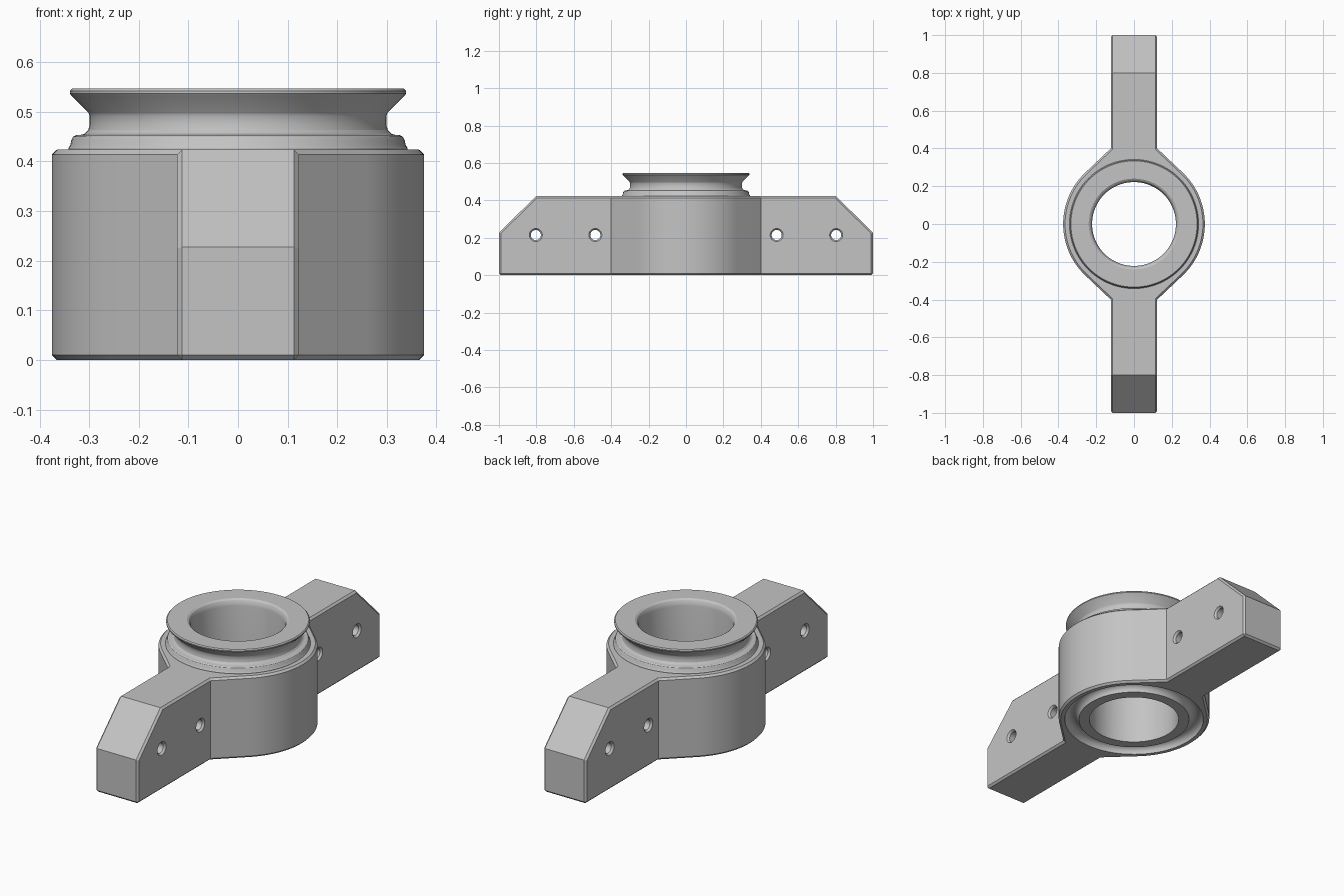
import bpy, bmesh
from math import pi, cos, sin, acos, atan2, hypot, radians
from mathutils import Matrix, Vector

cube = bpy.data.objects.get("Cube")
if cube:
    bpy.data.objects.remove(cube)

SEGMENTS = 96
BODY_R, BODY_H = 0.375, 0.424
ARM_HALF, ARM_ROOT, ARM_END = 0.123, 0.4, 1.0
CHAMFER = 0.01

grey = bpy.data.materials.new("satin grey")
grey.use_nodes = True
colour = (0.55, 0.55, 0.55, 1)
grey.diffuse_color = colour
grey.node_tree.nodes["Principled BSDF"].inputs["Base Color"].default_value = colour


def make_object(name, bm):
    bmesh.ops.recalc_face_normals(bm, faces=bm.faces)
    mesh = bpy.data.meshes.new(name)
    bm.to_mesh(mesh)
    bm.free()
    mesh.materials.append(grey)
    obj = bpy.data.objects.new(name, mesh)
    bpy.context.collection.objects.link(obj)
    return obj


def revolve(name, profile, matrix=Matrix(), steps=SEGMENTS, closed=False):
    """Spin (radius, height) points into a solid about the z axis."""
    bm = bmesh.new()
    verts = [bm.verts.new((r, 0, z)) for r, z in profile]
    edges = [bm.edges.new(pair) for pair in zip(verts, verts[1:])]
    if closed:
        edges.append(bm.edges.new((verts[-1], verts[0])))
    bmesh.ops.spin(bm, geom=verts + edges, cent=(0, 0, 0), axis=(0, 0, 1),
                   angle=2 * pi, steps=steps)
    bmesh.ops.remove_doubles(bm, verts=bm.verts, dist=1e-5)
    bm.transform(matrix)
    return make_object(name, bm)


def combine(target, tool, operation):
    mod = target.modifiers.new(operation.title(), "BOOLEAN")
    mod.operation, mod.solver, mod.object = operation, "EXACT", tool
    bpy.context.view_layer.objects.active = target
    bpy.ops.object.modifier_apply(modifier=mod.name)
    bpy.data.objects.remove(tool)


# Body outline: round hub running tangentially into two straight arms
tangent = atan2(ARM_ROOT, ARM_HALF) - acos(BODY_R / hypot(ARM_HALF, ARM_ROOT))
ARC = 32
right_side = [(ARM_HALF, -ARM_END), (ARM_HALF, -ARM_ROOT)]
for i in range(ARC + 1):
    a = tangent * (2 * i / ARC - 1)
    right_side.append((BODY_R * cos(a), BODY_R * sin(a)))
right_side += [(ARM_HALF, ARM_ROOT), (ARM_HALF, ARM_END)]
outline = right_side + [(-x, -y) for x, y in right_side]

bm = bmesh.new()
base = bm.faces.new([bm.verts.new((x, y, 0)) for x, y in outline])
top = bmesh.ops.extrude_face_region(bm, geom=[base])["geom"]
bmesh.ops.translate(bm, vec=(0, 0, BODY_H),
                    verts=[g for g in top if isinstance(g, bmesh.types.BMVert)])

# Sloping cut at the upper end of each arm
for side in (-1, 1):
    cut = bmesh.ops.bisect_plane(
        bm, geom=bm.verts[:] + bm.edges[:] + bm.faces[:], dist=1e-5,
        plane_co=(0, side * ARM_END, 0.228), plane_no=Vector((0, side, 1.02)),
        clear_outer=True)["geom_cut"]
    bmesh.ops.holes_fill(bm, edges=[e for e in bm.edges if e.is_boundary], sides=0)

# Small chamfer along the right-angled edges
bmesh.ops.recalc_face_normals(bm, faces=bm.faces)
corners = [e for e in bm.edges if e.calc_face_angle(0) > radians(60)]
bmesh.ops.bevel(bm, geom=corners, offset=CHAMFER, offset_type="OFFSET",
                segments=1, profile=0.5, affect="EDGES", clamp_overlap=True)
body = make_object("hub_with_arms", bm)

# Stepped collar with a waisted neck and flared lip
collar = revolve("collar", [
    (0, 0.38), (0.342, 0.38), (0.342, 0.427), (0.338, 0.433), (0.336, 0.443),
    (0.332, 0.45), (0.326, 0.453), (0.319, 0.453), (0.309, 0.456),
    (0.302, 0.463), (0.299, 0.474), (0.299, 0.492), (0.302, 0.499),
    (0.336, 0.533), (0.339, 0.537), (0.339, 0.542), (0.334, 0.547), (0, 0.547)])
combine(body, collar, "UNION")

# Central bore with an eased upper rim
bore = revolve("bore_cutter", [
    (0, -0.1), (0.222, -0.1), (0.222, 0.515), (0.225, 0.53), (0.231, 0.541),
    (0.24, 0.547), (0.24, 0.65), (0, 0.65)])
combine(body, bore, "DIFFERENCE")

# Rounded ring groove underneath
ring = [(0.31 + 0.035 * cos(2 * pi * i / 24), 0.035 * sin(2 * pi * i / 24))
        for i in range(24)]
combine(body, revolve("groove_cutter", ring, closed=True), "DIFFERENCE")

# Countersunk cross holes through the arms
half = [(0.045, ARM_HALF + 0.01), (0.035, ARM_HALF), (0.027, ARM_HALF - 0.01)]
hole = ([(0, half[0][1])] + half + [(r, -z) for r, z in reversed(half)]
        + [(0, -half[0][1])])
for y in (-0.803, -0.485, 0.485, 0.803):
    place = Matrix.Translation((0, y, 0.215)) @ Matrix.Rotation(pi / 2, 4, "Y")
    combine(body, revolve("hole_cutter", hole, place, 32), "DIFFERENCE")

bpy.ops.object.select_all(action="DESELECT")
body.select_set(True)
bpy.context.view_layer.objects.active = body
bpy.ops.object.shade_smooth_by_angle(angle=radians(25))
